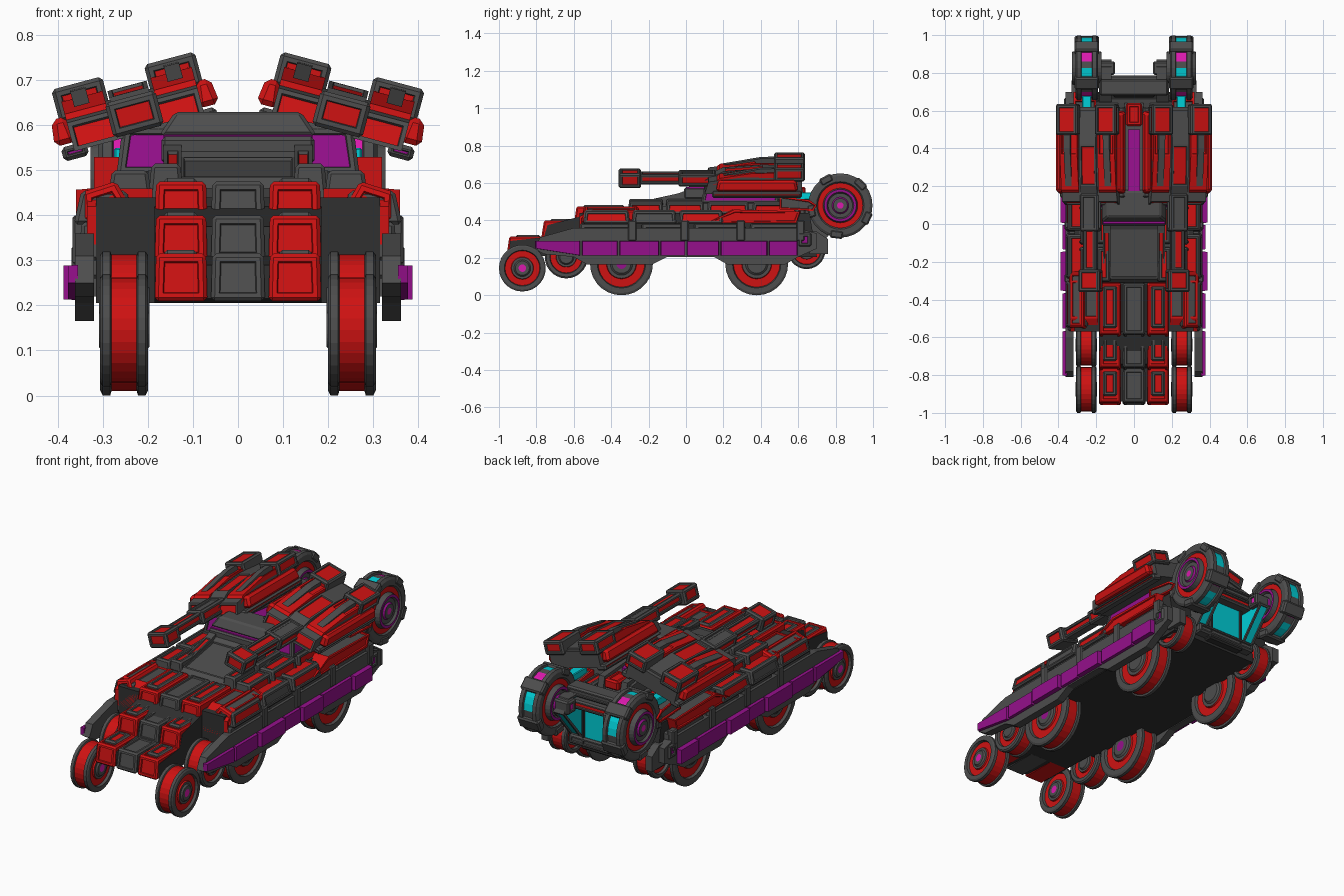
import bpy, bmesh, math
from mathutils import Matrix, Vector

if "Cube" in bpy.data.objects:
    bpy.data.objects.remove(bpy.data.objects["Cube"])

COLS = {'grey': (0.075, 0.075, 0.075), 'dark': (0.03, 0.03, 0.03), 'red': (0.62, 0.006, 0.006),
        'purple': (0.30, 0.005, 0.26), 'magenta': (0.70, 0.01, 0.42), 'cyan': (0.0, 0.62, 0.68)}
MATS = {}
for n, c in COLS.items():
    MATS[n] = bpy.data.materials.new(n)
    MATS[n].diffuse_color = (*c, 1)
IDX = {n: i for i, n in enumerate(COLS)}
DIRS = {'top': (0, 0, 1), 'side': (1, 0, 0), 'in': (-1, 0, 0), 'front': (0, -1, 0), 'back': (0, 1, 0), 'under': (0, 0, -1)}


def finish(name, bm, mirror=True, M=None):
    if M:
        bm.transform(M)
    bmesh.ops.recalc_face_normals(bm, faces=bm.faces)
    me = bpy.data.meshes.new(name)
    bm.to_mesh(me)
    bm.free()
    for n in COLS:
        me.materials.append(MATS[n])
    ob = bpy.data.objects.new(name, me)
    bpy.context.collection.objects.link(ob)
    if mirror:
        m = ob.modifiers.new('mirror', 'MIRROR')
        m.use_mirror_merge = False
    return ob


def add_panels(bm, panels, margin, depth):
    # recessed coloured panel in the largest face of each listed direction
    for d, col in panels.items():
        v = Vector(DIRS[d])
        bm.normal_update()
        f = max(bm.faces, key=lambda f: f.calc_area() * max(0, f.normal.dot(v)) ** 4)
        t = min(margin, min(e.calc_length() for e in f.edges) * 0.3)
        bmesh.ops.inset_region(bm, faces=[f], thickness=t, depth=0)
        bmesh.ops.inset_region(bm, faces=[f], thickness=0.003, depth=-depth)
        f.material_index = IDX[col]


def block(name, x, y, z, col='grey', taper=(1, 1), panels={}, mirror=True, M=None, bevel=0.008,
          margin=0.014, depth=0.007):
    bm = bmesh.new()
    bmesh.ops.create_cube(bm, size=1)
    for v in bm.verts:
        sx, sy = taper if v.co.z > 0 else (1, 1)
        v.co = Vector(((x[0] + x[1]) / 2 + v.co.x * sx * (x[1] - x[0]),
                       (y[0] + y[1]) / 2 + v.co.y * sy * (y[1] - y[0]),
                       (z[0] + z[1]) / 2 + v.co.z * (z[1] - z[0])))
    if bevel:
        bmesh.ops.bevel(bm, geom=bm.edges[:], offset=bevel, segments=1, affect='EDGES')
    for f in bm.faces:
        f.material_index = IDX[col]
    add_panels(bm, panels, margin, depth)
    return finish(name, bm, mirror, M)


def prism(name, prof, x0, x1, col='grey', panels={}, mirror=True, M=None, margin=0.014, squash=1.0):
    # (y, z) outline extruded along x; squash shrinks the x1 outline
    bm = bmesh.new()
    cy, cz = (sum(p[i] for p in prof) / len(prof) for i in (0, 1))
    a = [bm.verts.new((x0, *p)) for p in prof]
    b = [bm.verts.new((x1, cy + (p[0] - cy) * squash, cz + (p[1] - cz) * squash)) for p in prof]
    bm.faces.new(a)
    bm.faces.new(b[::-1])
    for i in range(len(prof)):
        j = (i + 1) % len(prof)
        bm.faces.new((a[i], b[i], b[j], a[j]))
    bmesh.ops.recalc_face_normals(bm, faces=bm.faces)
    for f in bm.faces:
        f.material_index = IDX[col]
    add_panels(bm, panels, margin, 0.007)
    return finish(name, bm, mirror, M)


def wheel(name, y, z, R, xc, hw, rings, tread, n=28):
    # rings: (radius, half width, colour of band leading to this ring), mirrored about the wheel plane
    full = [(r, w, c) for r, w, c in rings] + [(r, -w, None) for r, w, c in rings[::-1]]
    cols = [c for _, _, c in rings[1:]] + [None] + [c for _, _, c in rings[:0:-1]]
    bm = bmesh.new()
    loops = [[bm.verts.new((xc + w * hw, y + R * r * math.cos(2 * math.pi * i / n),
                            z + R * r * math.sin(2 * math.pi * i / n))) for i in range(n)] for r, w, _ in full]
    for k, c in enumerate(cols):
        for i in range(n):
            f = bm.faces.new((loops[k][i], loops[k][(i + 1) % n], loops[k + 1][(i + 1) % n], loops[k + 1][i]))
            f.material_index = IDX[c or tread[i % len(tread)]]
    for lp in (loops[0], loops[-1]):
        bm.faces.new(lp).material_index = IDX[rings[0][2]]
    return finish(name, bm)


# Road wheels
def road(hub):
    return [(.16, 1.0, hub), (.30, 1.0, 'grey'), (.36, .85, 'grey'), (.46, .85, 'grey'), (.48, .7, 'red'), (.74, .7, 'red'),
            (.77, .95, 'grey'), (.93, .95, 'grey'), (1.0, .85, 'grey'), (1.0, .55, 'grey'), (.94, .5, 'grey')]
for nm, y, z, R, hub in (('front_wheel', -.875, .145, .125, 'magenta'), ('second_wheel', -.64, .205, .115, 'grey'),
                         ('big_front_wheel', -.345, .168, .168, 'purple'), ('big_rear_wheel', .378, .168, .168, 'grey'),
                         ('rear_wheel', .645, .24, .1, 'grey')):
    wheel(nm, y, z, R, .253, .056, road(hub), ['red'])

# Rear turbine wheels
wheel('turbine', .825, .48, .172, .25, .06,
      [(.1, 1.25, 'magenta'), (.22, 1.25, 'grey'), (.26, 1.1, 'purple'), (.38, 1.1, 'grey'), (.42, 1.3, 'grey'), (.5, 1.3, 'purple'),
       (.54, .85, 'grey'), (.7, .85, 'red'), (.74, 1.0, 'grey'), (.92, 1.0, 'grey'), (1.0, .85, 'grey'), (1.0, .5, 'grey'),
       (.94, .45, 'grey')], ['cyan', 'cyan', 'cyan', 'grey', 'magenta', 'magenta', 'grey'], 28)
for k in range(5):
    M = Matrix.Translation((.25, .825, .48)) @ Matrix.Rotation(k * math.tau / 5 + .5, 4, 'X')
    block('turbine_clamp', (-.065, .065), (-.035, .035), (.135, .177), M=M)

# Hull core and nose
prism('hull_core', [(-.57, .205), (.7, .205), (.66, .44), (-.57, .44)], -.315, .315, 'dark', mirror=False)
prism('nose_core', [(-.94, .215), (-.57, .205), (-.57, .42), (-.74, .375), (-.76, .31), (-.94, .29)], -.185, .185, 'dark', mirror=False)
for nm, y, z, taper in (('nose_low', (-.96, -.75), (.21, .315), (.95, .85)), ('nose_mid', (-.775, -.56), (.3, .4), (.95, .85)),
                        ('nose_high', (-.6, -.3), (.38, .475), (.95, .9))):
    block(nm + '_centre', (-.06, .06), y, z, taper=taper, mirror=False, panels={'front': 'grey', 'top': 'grey'})
    block(nm + '_red', (.068, .185), y, z, 'red', taper, {'top': 'red', 'front': 'red'})
    block(nm + '_cap', (.09, .165), (y[0] + .05, y[1] - .03), (z[1] - .02, z[1] + .008), panels={'top': 'red'})

# Front fenders and shoulder pods
prism('fender', [(-.57, .335), (-.3, .335), (-.3, .46), (-.5, .46), (-.57, .42)], .19, .335, 'red', {'top': 'grey', 'side': 'grey'})
M = Matrix.Translation((.30, -.4, .43)) @ Matrix.Rotation(math.radians(18), 4, 'Y')
block('shoulder_pod', (-.055, .05), (-.16, .16), (-.03, .035), 'red', (.75, .9), {'top': 'grey', 'front': 'red', 'side': 'red'}, M=M)

# Side skirts with purple panels
prism('skirt_plate', [(-.81, .25), (-.76, .22), (-.6, .205), (-.53, .165), (-.18, .165), (-.1, .205), (.15, .205), (.22, .165),
                      (.53, .165), (.6, .205), (.7, .25), (.7, .33), (.6, .36), (-.6, .36), (-.78, .31)], .32, .362)
cuts = [-.81, -.56, -.36, -.14, 0, .18, .44, .6]
for i, (a, b) in enumerate(zip(cuts, cuts[1:])):
    prism('skirt_purple_panel', [(a + .004, .25 if i == 0 else .212), (b - .004, .212), (b - .004, .29), (a + .004, .29)],
          .355, .388 if i % 2 == 0 and i else .378, 'purple', squash=.96)
block('skirt_tail_box', (.3, .37), (.6, .67), (.26, .335), panels={'side': 'purple', 'back': 'purple'})
prism('rear_tow_hook', [(.66, .22), (.76, .22), (.76, .3), (.7, .34), (.66, .34)], .29, .33)

# Sponson tiers with red panels
for a, b in ((-.57, -.26), (-.24, .02), (.04, .32), (.34, .64)):
    block('lower_sponson', (.26, .352), (a, b), (.3, .385), taper=(.92, .97), panels={'side': 'red'}, margin=.024)
    block('lower_rib', (.33, .368), (b - .05, b - .005), (.29, .4), bevel=.006)
for a, b, c in ((-.55, -.3, 'red'), (-.29, -.05, 'grey'), (-.04, .2, 'red')):
    block('upper_sponson', (.23, .365), (a, b), (.38, .455), taper=(.75, .94), panels={'side': c, 'top': 'red'})
prism('rear_flank', [(.1, .385), (.6, .385), (.62, .45), (.25, .46)], .22, .36, 'red', {'side': 'red', 'top': 'grey'}, squash=.95)
for a, b in ((-.31, -.12), (-.11, .1), (.11, .34), (.35, .64)):
    block('deck_row_outer', (.19, .29), (a, b), (.43, .5), taper=(.8, .94), panels={'top': 'red', 'side': 'red'})
    block('deck_row_inner', (.12, .2), (a, b), (.43, .515), taper=(.8, .94), panels={'top': 'red'})
prism('deck_slope', [(-.3, .44), (.66, .44), (.64, .5), (0, .5)], -.2, .2, 'grey', mirror=False)

# Cabin
prism('windscreen', [(-.31, .46), (.02, .46), (.02, .56), (-.03, .53), (-.29, .485)], -.13, .13, 'grey', {'top': 'grey'}, False)
prism('windscreen_frame', [(-.31, .45), (.0, .45), (.0, .56), (-.04, .545), (-.29, .49)], .125, .165, 'grey', {'top': 'red'})
block('cabin_brow', (-.17, .17), (-.01, .13), (.515, .575), mirror=False)
block('cabin_purple_bar', (-.165, .165), (.0, .1), (.565, .58), 'purple', mirror=False, bevel=.002)
block('cabin_roof', (-.175, .175), (.01, .2), (.578, .63), taper=(.8, .7), mirror=False)
prism('roof_spine', [(.06, .5), (.62, .5), (.6, .56), (.16, .615), (.06, .615)], -.1, .1, mirror=False)
prism('spine_purple', [(.06, .55), (.5, .55), (.5, .588), (.16, .625), (.06, .625)], -.033, .033, 'purple', mirror=False)
block('spine_red_cap', (-.042, .042), (.52, .64), (.53, .58), 'red', mirror=False, panels={'top': 'red'})
prism('spine_rail', [(.1, .5), (.64, .5), (.62, .58), (.2, .61)], .05, .085)

# Tilted guns
G = Matrix.Translation((.23, 0, .625)) @ Matrix.Rotation(math.radians(15), 4, 'Y')
block('gun_mount', (.13, .27), (.08, .5), (.49, .6), taper=(.8, .9), panels={'side': 'purple', 'front': 'purple'})
block('gun_muzzle', (-.058, .058), (-.36, -.24), (-.04, .04), M=G, panels={'front': 'red', 'top': 'red', 'side': 'red', 'in': 'red'})
block('gun_barrel', (-.036, .036), (-.25, .16), (-.026, .03), M=G, panels={'top': 'red', 'side': 'red', 'in': 'red'})
block('gun_sleeve', (-.05, .05), (-.04, .16), (-.035, .036), M=G, panels={'top': 'grey', 'side': 'red', 'in': 'red'})
prism('gun_body', [(.1, -.045), (.62, -.045), (.62, .04), (.3, .045), (.12, .02)], -.15, .15, M=G, panels={'front': 'red'})
prism('gun_spine', [(.1, .0), (.6, .0), (.6, .05), (.42, .065), (.2, .05)], -.045, .045, M=G, panels={'top': 'red'})
for s in (-1, 1):
    S = G @ Matrix.Diagonal((s, 1, 1, 1))
    prism('gun_shoulder', [(.14, .0), (.6, .0), (.6, .07), (.36, .068), (.18, .04)], .055, .15, 'red', {'top': 'red'}, M=S)
    block('launcher_box', (.048, .165), (.47, .635), (.025, .1), M=S, panels={'front': 'red', 'top': 'red', 'back': 'red', 'side': 'red'})
    prism('launcher_rail', [(.2, .05), (.5, .06), (.5, .088), (.4, .085)], .09, .125, M=S)
    block('gun_end_cap', (.14, .19), (.16, .6), (-.025, .035), 'red', (.7, .94), M=S, bevel=.012)
    block('gun_lower_rail', (.12, .178), (.14, .62), (-.062, -.03), M=S, panels={'front': 'purple', 'side': 'red'})

# Rear frame holding the turbines
block('rear_hull_plate', (-.3, .3), (.58, .64), (.3, .5), mirror=False, panels={'back': 'grey'})
block('rear_core', (-.11, .11), (.67, .74), (.22, .47), 'dark', mirror=False, panels={'back': 'cyan'})
for z, y, c in ((.53, .68, 'grey'), (.475, .7, 'red'), (.26, .66, 'grey')):
    block('rear_cross_bar', (-.18, .18), (y, y + .085), (z - .025, z + .025), mirror=False, panels={'back': c})
prism('rear_strut', [(.62, .27), (.72, .27), (.87, .45), (.83, .52), (.7, .52), (.62, .46)], .12, .185, 'grey', {'in': 'cyan', 'back': 'cyan'})
block('rear_axle', (.1, .2), (.79, .86), (.445, .515), panels={'in': 'magenta'})
prism('turbine_arm', [(.5, .46), (.68, .45), (.7, .48), (.66, .51), (.5, .53)], .2, .32, 'red', {'top': 'grey', 'side': 'grey'})
block('cyan_conduit', (.225, .275), (.52, .68), (.51, .55), 'cyan', bevel=.004)

for m in bpy.data.materials:
    if m.users and not m.is_grease_pencil:
        m.use_nodes = True
        m.node_tree.nodes["Principled BSDF"].inputs["Base Color"].default_value = m.diffuse_color
